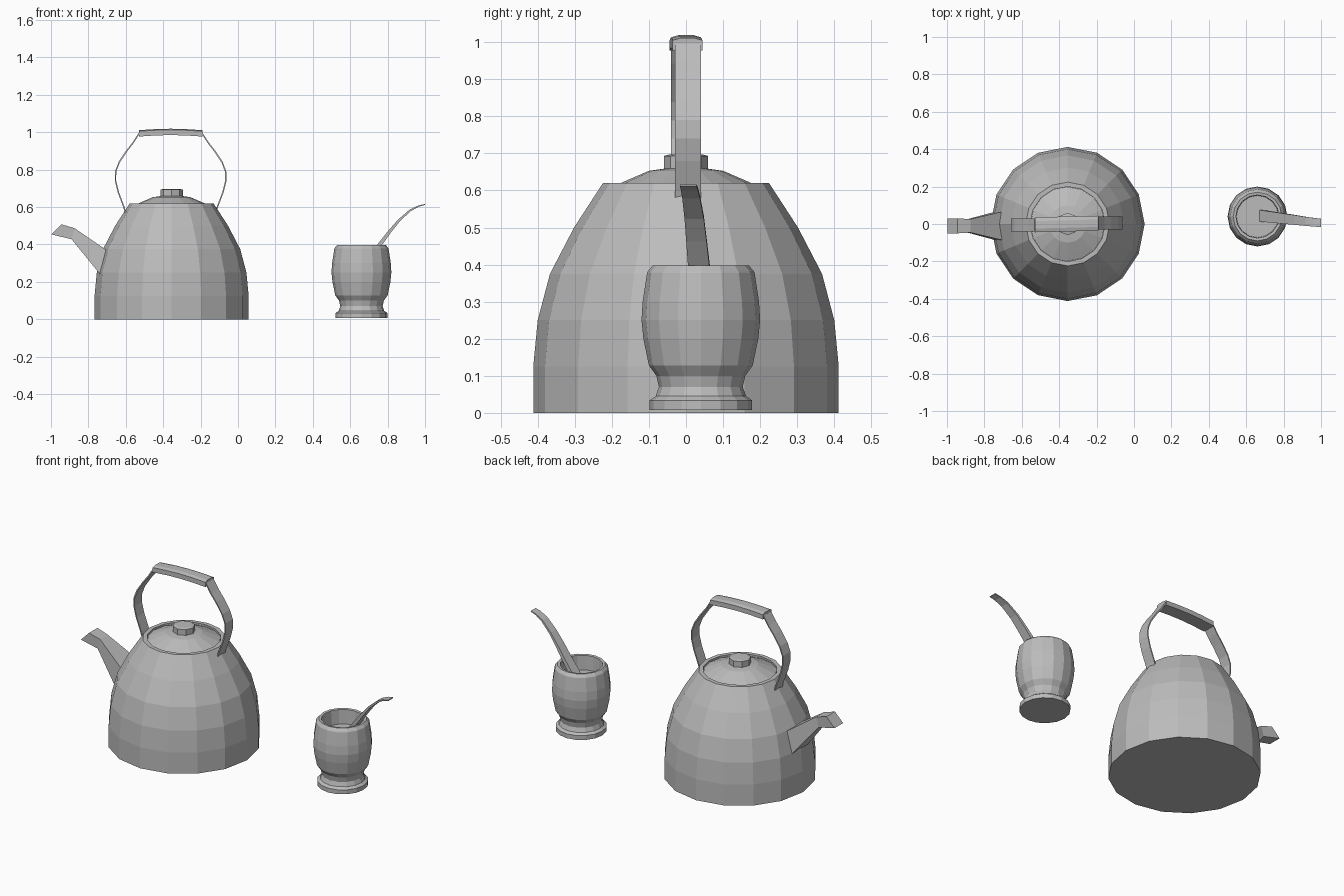
import bpy, bmesh, math
from mathutils import Vector

if "Cube" in bpy.data.objects:
    bpy.data.objects.remove(bpy.data.objects["Cube"])

grey = bpy.data.materials.new("plain grey")
grey.diffuse_color = (0.5, 0.5, 0.5, 1)
grey.use_nodes = True
grey.node_tree.nodes["Principled BSDF"].inputs["Base Color"].default_value = grey.diffuse_color
KX = -0.355            # kettle axis
CX, CY = 0.66, 0.04    # cup axis


def finish(name, bm, recalc=True):
    if recalc:
        bmesh.ops.recalc_face_normals(bm, faces=bm.faces)
    me = bpy.data.meshes.new(name)
    bm.to_mesh(me)
    bm.free()
    me.materials.append(grey)
    ob = bpy.data.objects.new(name, me)
    bpy.context.collection.objects.link(ob)
    return ob


def loft(name, rings):
    """Skin closed rings of equal length and cap both ends."""
    bm = bmesh.new()
    loops = [[bm.verts.new(p) for p in ring] for ring in rings]
    for a, b in zip(loops, loops[1:]):
        n = len(a)
        for i in range(n):
            bm.faces.new((a[i], a[(i + 1) % n], b[(i + 1) % n], b[i]))
    bm.faces.new(loops[0][::-1])
    bm.faces.new(loops[-1])
    return finish(name, bm)


def turned(name, cx, cy, profile, sides=16):
    """Lathe a (radius, height) profile around a vertical axis."""
    return loft(name, [[(cx + r * math.cos(2 * math.pi * i / sides),
                         cy + r * math.sin(2 * math.pi * i / sides), z)
                        for i in range(sides)] for r, z in profile])


def strap(name, path, widths, thicks):
    """Flat band following (x, y, z) points, wide along y."""
    pts = [Vector(p) for p in path]
    rings = []
    for i, p in enumerate(pts):
        t = pts[min(i + 1, len(pts) - 1)] - pts[max(i - 1, 0)]
        n = Vector((-t.z, 0, t.x)).normalized() * thicks[i] / 2
        w = Vector((0, widths[i] / 2, 0))
        rings.append([p - w - n, p + w - n, p + w + n, p - w + n])
    return loft(name, rings)


# Kettle body with a recessed rim, lid and knob
turned("kettle_body", KX, 0, [(0.412, 0), (0.412, 0.125), (0.4, 0.25), (0.367, 0.375),
                              (0.302, 0.5), (0.224, 0.62), (0.2, 0.62), (0.2, 0.6)])
turned("kettle_lid", KX, 0, [(0.199, 0.595), (0.199, 0.61), (0.165, 0.625),
                             (0.1, 0.653), (0.05, 0.66)])
turned("lid_knob", KX, 0, [(0.06, 0.655), (0.06, 0.693), (0.045, 0.697)], 8)

# Handle straps on both sides, slightly twisted about the kettle axis
side_path = [(0.236, 0.55), (0.25, 0.6), (0.28, 0.68), (0.295, 0.74), (0.294, 0.79),
             (0.275, 0.84), (0.235, 0.9), (0.2, 0.945), (0.168, 0.995)]
for label, s in (("left", -1), ("right", 1)):
    strap(label + "_handle_strap",
          [(KX - 0.005 + s * r, s * 0.006, z) for r, z in side_path],
          [0.07] * 9, [0.007] * 9)

# Grip with bevelled upper edges
grip = []
for x, z in ((-0.53, 0.995), (-0.44, 1.001), (-0.36, 1.003), (-0.28, 1.001), (-0.19, 0.995)):
    y = (x + 0.36) * 0.025
    grip.append([(x, y - 0.04, z - 0.018), (x, y + 0.04, z - 0.018), (x, y + 0.04, z + 0.01),
                 (x, y + 0.02, z + 0.016), (x, y - 0.02, z + 0.016), (x, y - 0.04, z + 0.01)])
loft("handle_grip", grip)

# Spout: rectangular sections from inside the body to the slanted tip
spout = []
for tx, tz, bx, bz, hw in ((-0.66, 0.34, -0.70, 0.2, 0.082), (-0.709, 0.374, -0.745, 0.25, 0.075),
                           (-0.874, 0.487, -0.89, 0.428, 0.036), (-0.944, 0.508, -0.998, 0.454, 0.04)):
    spout.append([(tx, -0.01 - hw, tz), (tx, -0.01 + hw, tz),
                  (bx, -0.01 + hw, bz), (bx, -0.01 - hw, bz)])
loft("spout", spout)

# Footed cup, hollow down to its filling
turned("cup", CX, CY, [(0.138, 0.008), (0.138, 0.034), (0.122, 0.045), (0.113, 0.07),
                       (0.12, 0.1), (0.14, 0.128), (0.155, 0.2), (0.16, 0.25), (0.157, 0.3),
                       (0.145, 0.378), (0.143, 0.382), (0.13, 0.397), (0.115, 0.395),
                       (0.112, 0.31)])

# Curved drinking straw
straw = [(0.67, 0.045, 0.29), (0.755, 0.035, 0.395), (0.81, 0.028, 0.468), (0.86, 0.022, 0.528),
         (0.92, 0.014, 0.582), (0.965, 0.009, 0.605), (1.0, 0.006, 0.614)]
strap("drinking_straw", straw, [0.062, 0.058, 0.055, 0.052, 0.048, 0.046, 0.045],
      [0.026, 0.022, 0.017, 0.013, 0.01, 0.007, 0.005])
